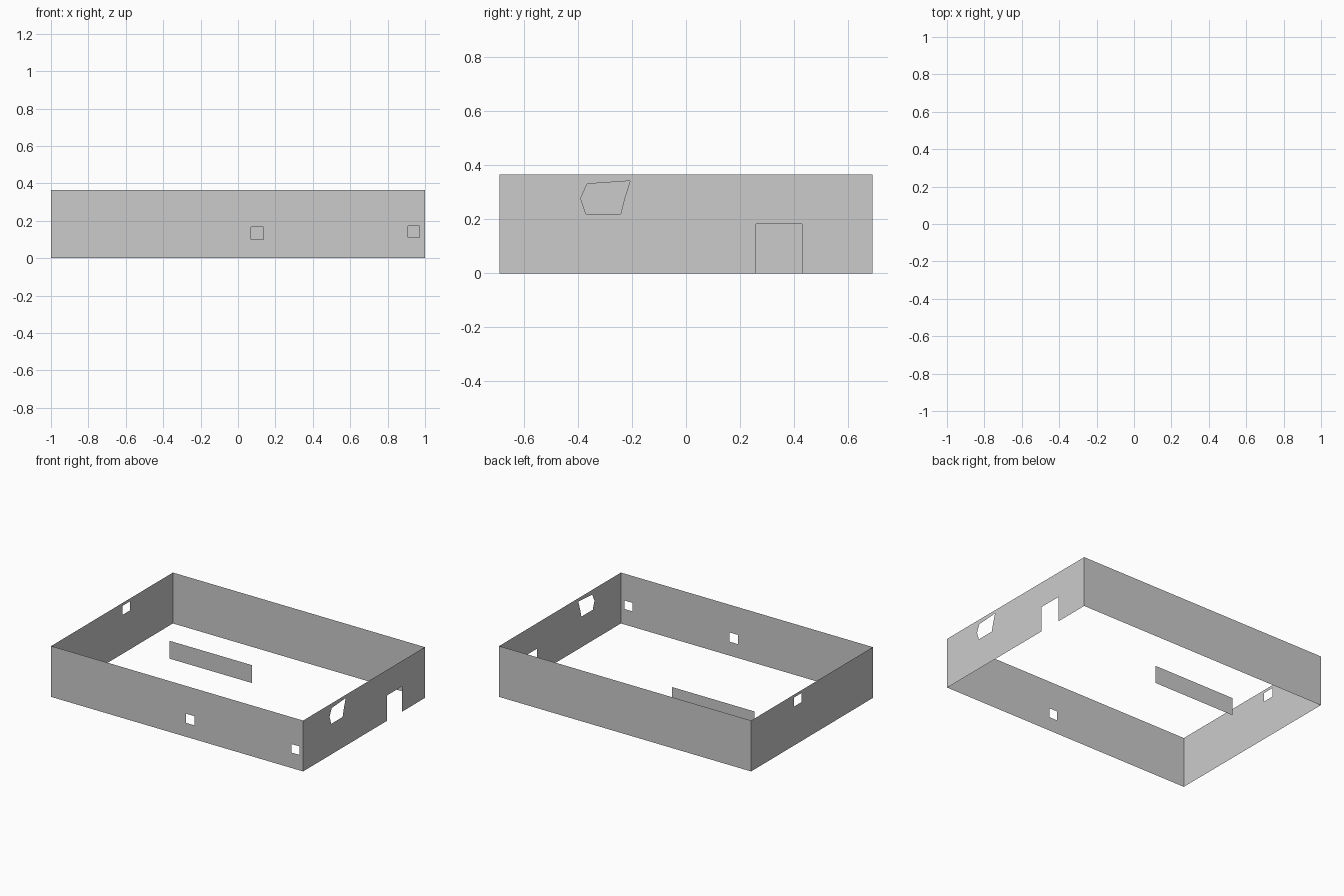
import bpy, bmesh
from mathutils import Vector

if "Cube" in bpy.data.objects:
    bpy.data.objects.remove(bpy.data.objects["Cube"])

W, D, H = 1.0, 0.69, 0.365


def rect(u0, u1, z0, z1):
    return [(u0, z0), (u1, z0), (u1, z1), (u0, z1)]


def sheet(name, place, normal, outline, holes=()):
    """Flat zero-thickness sheet with openings; place maps (u, z) to 3D."""
    bm = bmesh.new()
    for loop in [outline, *holes]:
        vs = [bm.verts.new(place(u, z)) for u, z in loop]
        for a, b in zip(vs, vs[1:] + vs[:1]):
            bm.edges.new((a, b))
    n = Vector(normal)
    bmesh.ops.triangle_fill(bm, edges=bm.edges[:], use_beauty=True, normal=n)
    bm.normal_update()
    for f in bm.faces:
        if f.normal.dot(n) < 0:
            f.normal_flip()
    me = bpy.data.meshes.new(name)
    bm.to_mesh(me)
    bm.free()
    ob = bpy.data.objects.new(name, me)
    bpy.context.collection.objects.link(ob)


def along_x(y):
    return lambda u, z: (u, y, z)


def along_y(x):
    return lambda u, z: (x, u, z)


# Front wall with two small windows, plain back wall
sheet("front_wall", along_x(-D), (0, -1, 0), rect(-W, W, 0, H),
      [rect(0.07, 0.136, 0.10, 0.166), rect(0.909, 0.97, 0.111, 0.172)])
sheet("back_wall", along_x(D), (0, 1, 0), rect(-W, W, 0, H))

# Left wall with one window
sheet("left_wall", along_y(-W), (-1, 0, 0), rect(-D, D, 0, H),
      [rect(0.117, 0.205, 0.28, 0.344)])

# Right wall: doorway notch in the outline, plus a ragged breach
door = [(0.26, 0), (0.26, 0.182), (0.43, 0.182), (0.43, 0)]
breach = [(-0.39, 0.277), (-0.366, 0.331), (-0.207, 0.342),
          (-0.228, 0.276), (-0.242, 0.22), (-0.371, 0.22)]
sheet("right_wall", along_y(W), (1, 0, 0),
      [(-D, 0), *door, (D, 0), (D, H), (-D, H)], [breach])

# Free-standing inner panel
sheet("inner_panel", along_x(0.19), (0, -1, 0), rect(-0.675, -0.023, 0.025, 0.153))
